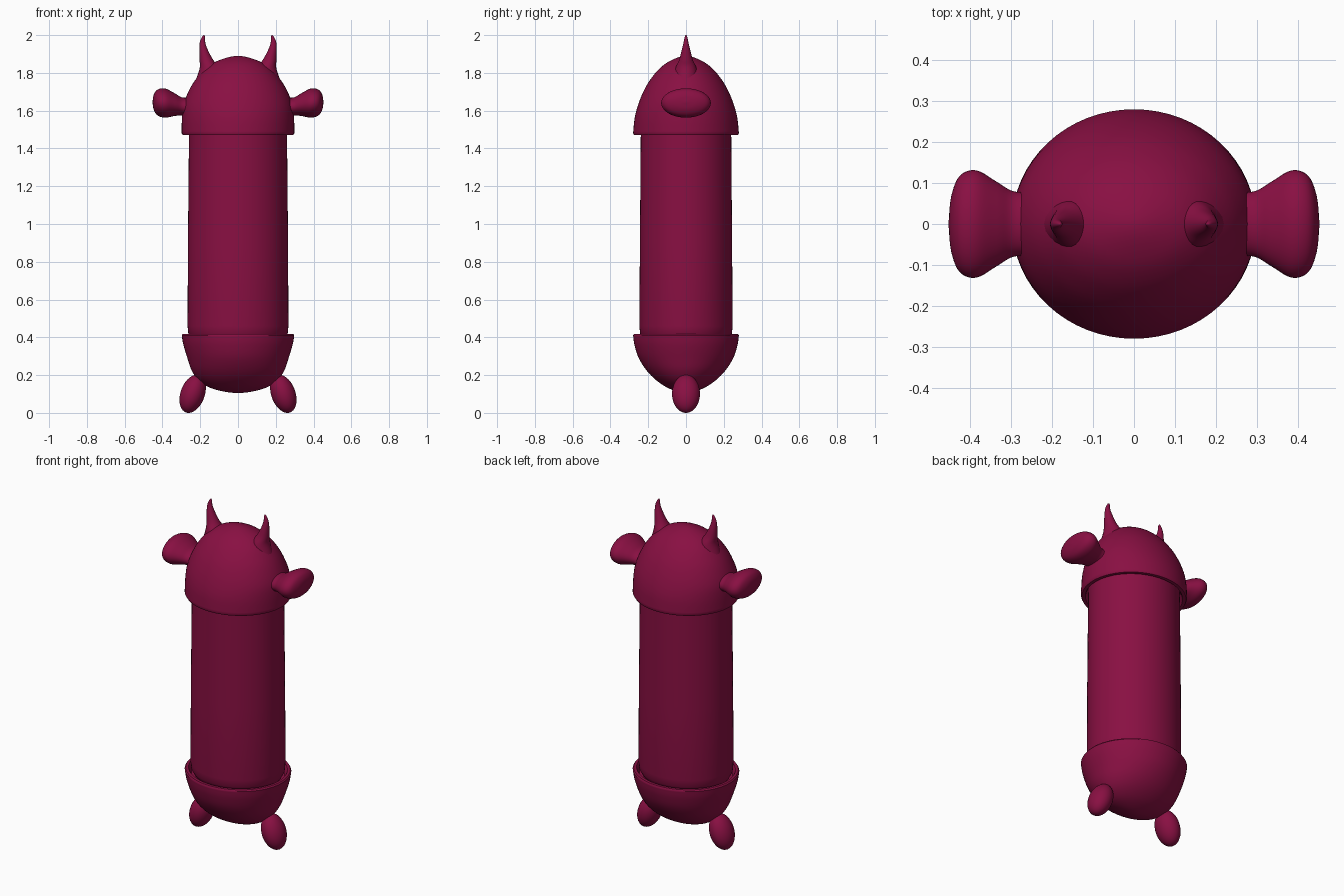
import bpy, bmesh, math
from mathutils import Matrix, Vector

if "Cube" in bpy.data.objects:
    bpy.data.objects.remove(bpy.data.objects["Cube"])

mat = bpy.data.materials.new("deep crimson")
mat.diffuse_color = (0.25, 0.005, 0.055, 1)
mat.use_nodes = True
mat.node_tree.nodes["Principled BSDF"].inputs["Base Color"].default_value = mat.diffuse_color


def finish(bm, name, mirrored=False):
    bmesh.ops.remove_doubles(bm, verts=bm.verts, dist=1e-5)
    bmesh.ops.recalc_face_normals(bm, faces=bm.faces)
    mesh = bpy.data.meshes.new(name)
    bm.to_mesh(mesh)
    bm.free()
    mesh.materials.append(mat)
    ob = bpy.data.objects.new(name, mesh)
    bpy.context.collection.objects.link(ob)
    if mirrored:
        ob.modifiers.new("mirror", 'MIRROR').use_mirror_merge = False
    bpy.ops.object.select_all(action='DESELECT')
    ob.select_set(True)
    bpy.context.view_layer.objects.active = ob
    bpy.ops.object.shade_smooth_by_angle(angle=math.radians(40))
    return ob


def smooth_rows(rows, steps=5):
    """Catmull-Rom through rows (x, z, radius a, radius b); the last row is a round pole."""
    x, z, a, b = rows[-2]
    pole_x = 2 * rows[-1][0] - x
    pts = [Vector(r) for r in [rows[0]] + rows + [(pole_x, z, -a, -b)]]
    out = []
    for p0, p1, p2, p3 in zip(pts, pts[1:], pts[2:], pts[3:]):
        for i in range(steps):
            t = i / steps
            out.append(0.5 * (2 * p1 + (p2 - p0) * t + (2 * p0 - 5 * p1 + 4 * p2 - p3) * t * t
                              + (3 * p1 - p0 - 3 * p2 + p3) * t ** 3))
    return out + [pts[-2]]


def loft(name, rows, sides=64, sideways=False, mirrored=False):
    """Skin elliptical rings; sideways rings face along x, others along z."""
    bm = bmesh.new()
    rings = []
    for x, z, a, b in rows:
        ring = []
        for i in range(sides):
            t = 2 * math.pi * i / sides
            c, s = a * math.cos(t), b * math.sin(t)
            ring.append(bm.verts.new((x, c, z + s) if sideways else (x + c, s, z)))
        rings.append(ring)
    for lo, hi in zip(rings, rings[1:]):
        for i in range(sides):
            j = (i + 1) % sides
            bm.faces.new((lo[i], lo[j], hi[j], hi[i]))
    if rows[0][2] > 0:
        bm.faces.new(rings[0])
    if rows[-1][2] > 0:
        bm.faces.new(rings[-1])
    return finish(bm, name, mirrored)


# Long body column, slightly wider and rounded at the foot
loft("body", [(0, 0.385, 0.235, 0.215), (0, 0.395, 0.25, 0.23), (0, 0.42, 0.263, 0.243),
              (0, 0.46, 0.267, 0.247), (0, 0.9, 0.265, 0.244), (0, 1.53, 0.259, 0.239)])

# Domed head with a hollow rim under it
head = [(0, 1.48, 0.298, 0.28), (0, 1.56, 0.297, 0.272), (0, 1.63, 0.289, 0.254),
        (0, 1.70, 0.263, 0.226), (0, 1.76, 0.228, 0.192), (0, 1.82, 0.176, 0.143),
        (0, 1.865, 0.105, 0.082), (0, 1.89, 0, 0)]
loft("head", [(0, 1.51, 0.262, 0.242), (0, 1.48, 0.268, 0.25), (0, 1.47, 0.274, 0.256),
              (0, 1.47, 0.292, 0.275)] + smooth_rows(head))

# Rounded bottom cup with a hollow rim
cup = [(0, 0.41, 0.298, 0.28), (0, 0.36, 0.289, 0.273), (0, 0.29, 0.268, 0.25),
       (0, 0.22, 0.243, 0.205), (0, 0.165, 0.2, 0.148), (0, 0.125, 0.125, 0.08),
       (0, 0.105, 0, 0)]
loft("bottom_cup", [(0, 0.385, 0.262, 0.243), (0, 0.41, 0.272, 0.253), (0, 0.418, 0.277, 0.258),
                    (0, 0.418, 0.292, 0.275)] + smooth_rows(cup))

# Horns, curving outward and then in at the tip
horn = [(0.135, 1.77, 0.085, 0.07), (0.152, 1.83, 0.05, 0.054), (0.168, 1.87, 0.036, 0.036),
        (0.182, 1.92, 0.023, 0.023), (0.188, 1.96, 0.015, 0.013), (0.183, 1.99, 0.008, 0.007),
        (0.180, 2.0, 0, 0)]
loft("horns", smooth_rows(horn, 4), 24, mirrored=True)

# Flared, flattened ears
ear = [(0.25, 1.615, 0.078, 0.055), (0.295, 1.622, 0.08, 0.048), (0.335, 1.632, 0.103, 0.06),
       (0.385, 1.64, 0.131, 0.077), (0.425, 1.643, 0.118, 0.069), (0.446, 1.645, 0.068, 0.04),
       (0.453, 1.645, 0, 0)]
loft("ears", smooth_rows(ear), 40, sideways=True, mirrored=True)

# Egg-shaped feet, splayed outward
bm = bmesh.new()
place = (Matrix.Translation((0.24, 0, 0.101)) @ Matrix.Rotation(math.radians(-20), 4, 'Y')
         @ Matrix.Diagonal((0.064, 0.074, 0.105, 1)))
bmesh.ops.create_uvsphere(bm, u_segments=32, v_segments=20, radius=1, matrix=place)
finish(bm, "feet", mirrored=True)
